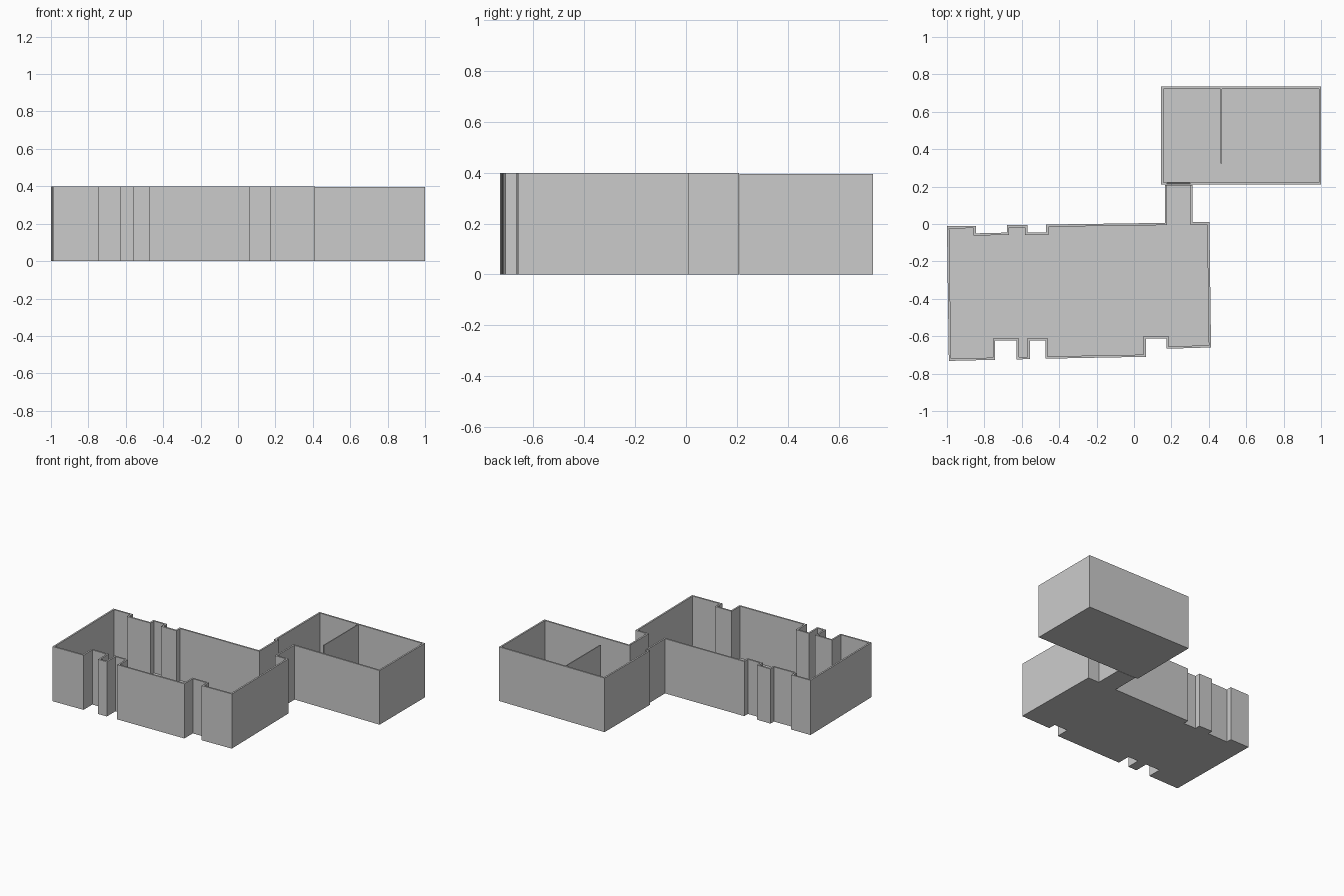
import bpy, bmesh
from mathutils import Vector

if "Cube" in bpy.data.objects:
    bpy.data.objects.remove(bpy.data.objects["Cube"])

FLOOR = 0.02
WALL = 0.012


def inset_path(pts, t):
    """Mitred offset to the left of an open, counter-clockwise path."""
    dirs = [(b - a).normalized() for a, b in zip(pts, pts[1:])]
    norms = [Vector((-d.y, d.x)) for d in dirs]
    out = [pts[0] + norms[0] * t]
    for p, n1, n2 in zip(pts[1:-1], norms, norms[1:]):
        out.append(p + (n1 + n2) * (t / (1 + n1.dot(n2))))
    out.append(pts[-1] + norms[-1] * t)
    return out


def room(name, path, height):
    """Open-topped walled room; the doorway joins the path's two ends."""
    outer = [Vector(p) for p in path]
    inner = inset_path(outer, WALL)
    bm = bmesh.new()

    def ring(pts, z):
        return [bm.verts.new((p.x, p.y, z)) for p in pts]

    rings = [ring(outer, 0), ring(outer, height),
             ring(inner, height), ring(inner, FLOOR)]
    for a, b in zip(rings, rings[1:]):
        for i in range(len(path) - 1):
            bm.faces.new((a[i], a[i + 1], b[i + 1], b[i]))
    # underside, floor, wall ends and threshold
    lo, fl = rings[0], rings[3]
    bm.faces.new(lo[::-1])
    bm.faces.new(fl)
    bm.faces.new([r[0] for r in rings])
    bm.faces.new([r[-1] for r in rings[::-1]])
    bm.faces.new((lo[-1], lo[0], fl[0], fl[-1]))
    bmesh.ops.recalc_face_normals(bm, faces=bm.faces)
    me = bpy.data.meshes.new(name)
    bm.to_mesh(me)
    bm.free()
    ob = bpy.data.objects.new(name, me)
    bpy.context.collection.objects.link(ob)
    return ob


# Large room with pier recesses, and the corridor leading off it
room("main_room_and_corridor", [
    (0.165, 0.208), (0.165, 0.006), (-0.47, -0.003), (-0.47, -0.046),
    (-0.57, -0.046), (-0.57, -0.006), (-0.68, -0.006), (-0.68, -0.046),
    (-0.845, -0.05), (-0.845, -0.01), (-1.0, -0.012),
    (-0.99, -0.732), (-0.743, -0.726), (-0.743, -0.624),
    (-0.628, -0.624), (-0.628, -0.724), (-0.557, -0.722), (-0.557, -0.622),
    (-0.474, -0.622), (-0.474, -0.72), (0.063, -0.71), (0.063, -0.612),
    (0.173, -0.612), (0.173, -0.667), (0.412, -0.66),
    (0.403, 0.01), (0.312, 0.01), (0.312, 0.208)], 0.4)

# Smaller back room, open to the corridor
room("back_room", [
    (0.30, 0.21), (1.0, 0.21), (1.0, 0.735),
    (0.145, 0.735), (0.145, 0.21), (0.177, 0.21)], 0.396)

# Thin partition in the back room
z0, z1 = FLOOR, 0.396
bpy.ops.mesh.primitive_cube_add(size=1, location=(0.467, 0.524, (z0 + z1) / 2))
part = bpy.context.object
part.name = "partition_wall"
part.scale = (0.007, 0.4, z1 - z0)
